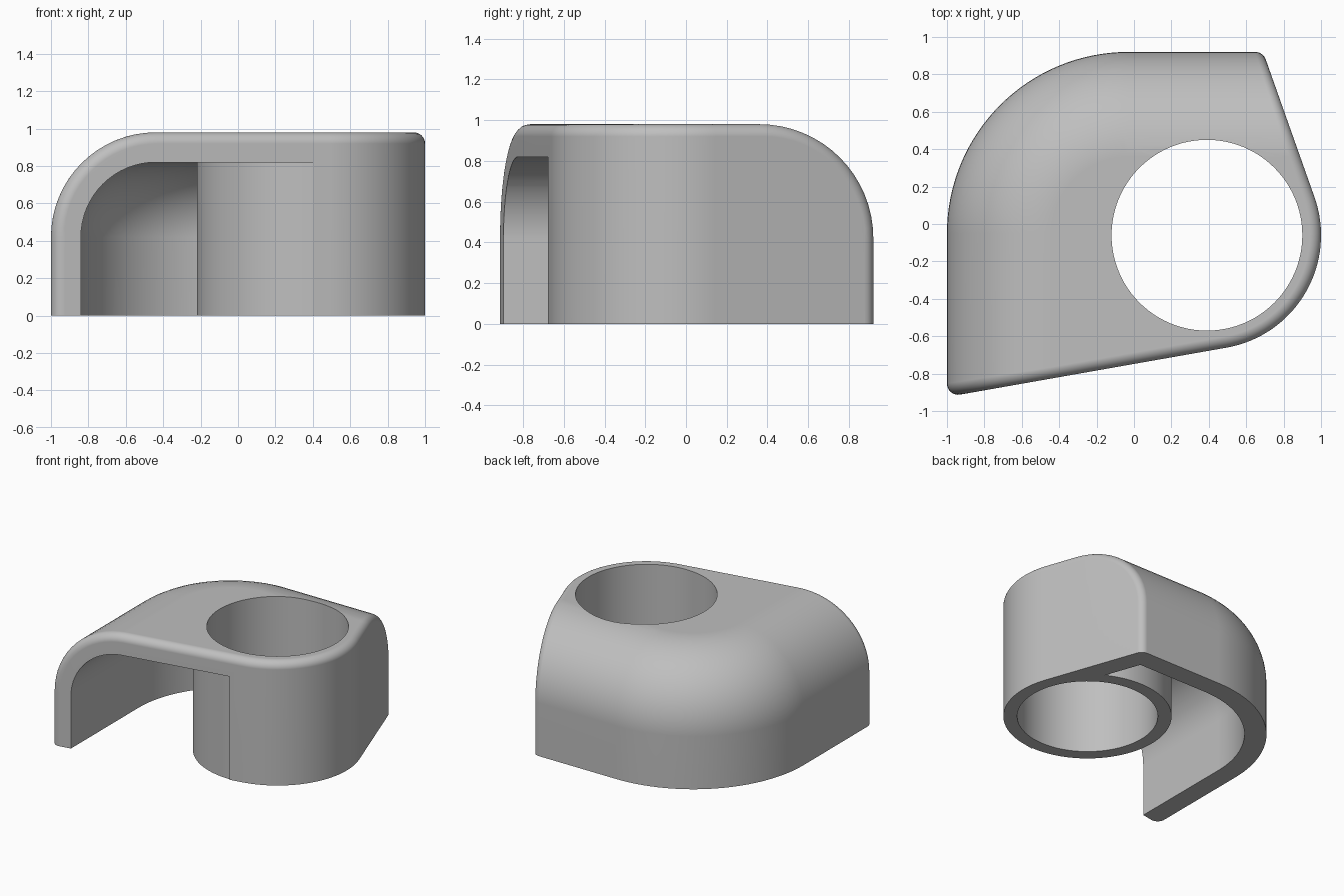
import bpy
import bmesh
from math import sin, cos, radians, pi
from mathutils import Vector

if "Cube" in bpy.data.objects:
    bpy.data.objects.remove(bpy.data.objects["Cube"])

LEFT, BACK, TOP = -1.0, 0.92, 0.98       # outer limits
BIG, EDGE, WALL = 0.56, 0.06, 0.16       # shoulder radius, edge radius, wall
CORNER = 0.97                            # plan radius of the rear corner
TUBE, BORE = 0.61, 0.51
AXIS = Vector((0.39, -0.06))
FRONT_ANGLE, SIDE_ANGLE = radians(-80), radians(19.5)


def direction(angle):
    return Vector((cos(angle), sin(angle)))


def x_on_side(y, inset):
    """x on the slanted side wall, moved inwards by inset."""
    n = direction(SIDE_ANGLE)
    return AXIS.x + (TUBE - inset - n.y * (y - AXIS.y)) / n.x


def y_on_front(x, inset):
    """y on the slanted front wall, moved inwards by inset."""
    n = direction(FRONT_ANGLE)
    return AXIS.y + (TUBE - inset - n.x * (x - AXIS.x)) / n.y


def levels(radius, top, base, steps=16):
    """Shoulder profile from the base up: inset, height, normal out, normal up."""
    out = [(0, base, 1, 0)]
    for i in range(steps + 1):
        a = pi / 2 * i / steps
        out.append((radius * (1 - cos(a)), top - radius * (1 - sin(a)), cos(a), sin(a)))
    return out


def rear_arc(radius, z, steps=32):
    centre = Vector((LEFT + CORNER, BACK - CORNER))
    return [(centre + radius * direction(pi - pi / 2 * i / steps)).to_3d() + Vector((0, 0, z))
            for i in range(steps + 1)]


class Shell:
    """Collects faces, sharing vertices that coincide."""

    def __init__(self):
        self.bm, self.found = bmesh.new(), {}

    def face(self, points):
        verts = []
        for p in points:
            key = tuple(round(c, 5) for c in p)
            if key not in self.found:
                self.found[key] = self.bm.verts.new(p)
            if self.found[key] not in verts:
                verts.append(self.found[key])
        if len(verts) > 2:
            self.bm.faces.new(verts)

    def strips(self, rows, closed=False):
        for a, b in zip(rows, rows[1:]):
            for i in range(0 if closed else 1, len(a)):
                self.face([a[i - 1], a[i], b[i], b[i - 1]])

    def finish(self, name):
        bmesh.ops.recalc_face_normals(self.bm, faces=self.bm.faces)
        mesh = bpy.data.meshes.new(name)
        self.bm.to_mesh(mesh)
        self.bm.free()
        obj = bpy.data.objects.new(name, mesh)
        bpy.context.collection.objects.link(obj)
        return obj


def make_body():
    # Path of the edge rounding: up the left corner, round the tube, down the right corner
    profile = levels(BIG - EDGE, TOP - EDGE, 0)
    n_front = direction(FRONT_ANGLE).to_3d()
    n_side = direction(SIDE_ANGLE).to_3d()
    up = Vector((0, 0, 1))
    left, right, middle = [], [], []
    for inset, z, c, s in profile:
        x, y = LEFT + EDGE + inset, BACK - EDGE - inset
        left.append((Vector((x, y_on_front(x, EDGE), z)), n_front, Vector((-c, 0, s))))
        right.append((Vector((x_on_side(y, EDGE), y, z)), n_side, Vector((0, c, s))))
    for i in range(33):
        n = direction(FRONT_ANGLE + (SIDE_ANGLE - FRONT_ANGLE) * i / 32)
        p = (AXIS + (TUBE - EDGE) * n).to_3d()
        p.z = TOP - EDGE
        middle.append((p, n.to_3d(), up))
    chain = left + middle + right[::-1]
    rounding = [[p + EDGE * a.slerp(b, j / 8) for j in range(9)] for p, a, b in chain]

    # Front wall, shoulder, flat top and base
    foot = [Vector((r[0].x, r[0].y, 0)) for r in rounding]
    shoulder = []
    for k, (inset, z, c, s) in enumerate(profile):
        arc = rear_arc(CORNER - EDGE - inset + EDGE * c, z + EDGE * s)
        shoulder.append([rounding[k][-1]] + arc + [rounding[-1 - k][-1]])
    shell = Shell()
    shell.strips(rounding)
    shell.strips([[r[0], f] for r, f in zip(rounding, foot)])
    shell.strips(shoulder)
    n = len(profile)
    shell.face(shoulder[-1] + [r[-1] for r in rounding[n:-n]][::-1])
    shell.face(rounding[0] + shoulder[0] + rounding[-1][::-1] + foot[::-1])
    return shell.finish("housing")


def make_cavity():
    # Hollow under the shoulder, open to the front
    far = -1.3
    rings = []
    for inset, z, c, s in levels(BIG - WALL, TOP - WALL, -0.5):
        d = WALL + inset
        y = BACK - d
        ring = [Vector((LEFT + d, far, z))] + rear_arc(CORNER - d, z)
        ring += [Vector((px, py, z)) for px, py in (
            (x_on_side(y, WALL), y), (x_on_side(0.3, WALL), 0.3),
            (AXIS.x + 0.01, AXIS.y), (AXIS.x + 0.01, far))]
        rings.append(ring)
    shell = Shell()
    shell.strips(rings, closed=True)
    shell.face(rings[0])
    shell.face(rings[-1])
    return shell.finish("cavity_cutter")


def make_cylinder(name, radius):
    bpy.ops.mesh.primitive_cylinder_add(vertices=96, radius=radius, depth=4,
                                        location=(AXIS.x, AXIS.y, 0.5))
    bpy.context.object.name = name
    return bpy.context.object


def cut(obj, cutter):
    """Subtract the cutter, then remove it."""
    cutter.hide_render = True
    mod = obj.modifiers.new("cut", "BOOLEAN")
    mod.operation, mod.solver, mod.object = "DIFFERENCE", "EXACT", cutter
    graph = bpy.context.evaluated_depsgraph_get()
    graph.update()
    mesh = bpy.data.meshes.new_from_object(obj.evaluated_get(graph))
    obj.modifiers.clear()
    obj.data = mesh
    bpy.data.objects.remove(cutter)


body = make_body()
cavity = make_cavity()
cut(cavity, make_cylinder("tube_keeper", TUBE))
cut(body, cavity)
cut(body, make_cylinder("bore_cutter", BORE))

# One plain grey finish
grey = bpy.data.materials.new("plain_grey")
grey.use_nodes = True
colour = (0.52, 0.52, 0.52, 1)
grey.diffuse_color = colour
grey.node_tree.nodes["Principled BSDF"].inputs["Base Color"].default_value = colour
body.data.materials.clear()
body.data.materials.append(grey)

# Smooth curves, crisp edges
bpy.ops.object.select_all(action="DESELECT")
body.select_set(True)
bpy.context.view_layer.objects.active = body
bpy.ops.object.shade_smooth_by_angle(angle=radians(30))
weighted = body.modifiers.new("even_shading", "WEIGHTED_NORMAL")
weighted.keep_sharp = True
